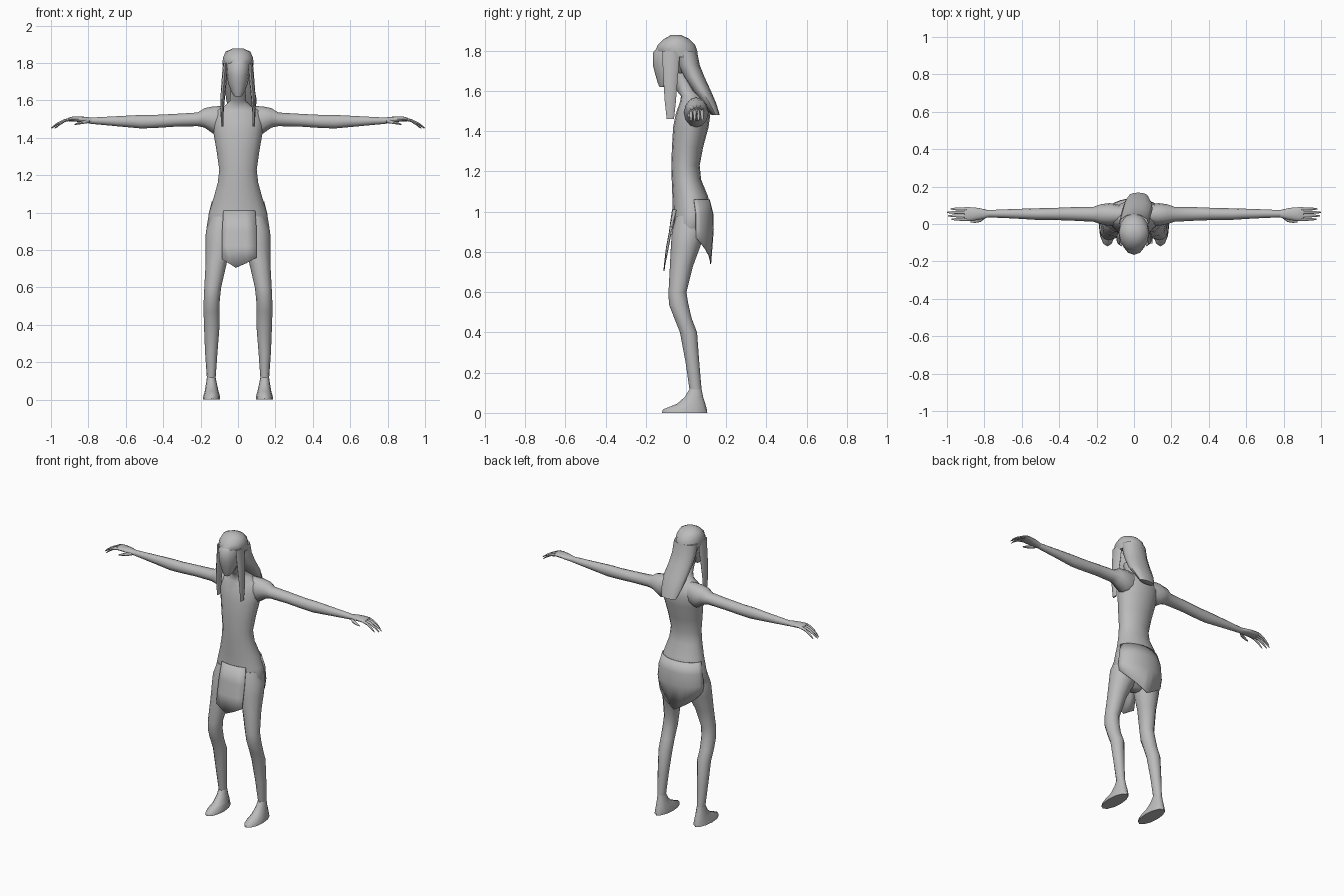
import bpy, bmesh, math

GREY = bpy.data.materials.new("plain grey")
GREY.diffuse_color = (0.5, 0.5, 0.5, 1)


def finish(name, bm, mirror=False, thick=0, angle=60):
    bmesh.ops.recalc_face_normals(bm, faces=bm.faces)
    me = bpy.data.meshes.new(name)
    bm.to_mesh(me)
    bm.free()
    ob = bpy.data.objects.new(name, me)
    bpy.context.collection.objects.link(ob)
    me.materials.append(GREY)
    bpy.context.view_layer.objects.active = ob
    ob.select_set(True)
    bpy.ops.object.shade_smooth_by_angle(angle=math.radians(angle))
    ob.select_set(False)
    if thick:
        ob.modifiers.new("thickness", 'SOLIDIFY').thickness = thick
    if mirror:
        ob.modifiers.new("mirror", 'MIRROR')
    return ob


def loft(name, rows, axis='Z', mirror=False, sides=12):
    """Skin oval rings; row = position, then min/max of both cross axes."""
    bm = bmesh.new()
    rings = []
    for t, a0, a1, b0, b1 in rows:
        ring = []
        for i in range(sides):
            w = 2 * math.pi * i / sides
            a = (a0 + a1) / 2 + (a1 - a0) / 2 * math.cos(w)
            b = (b0 + b1) / 2 + (b1 - b0) / 2 * math.sin(w)
            ring.append(bm.verts.new((a, b, t) if axis == 'Z' else (t, a, b)))
        rings.append(ring)
    for lo, hi in zip(rings, rings[1:]):
        for i in range(sides):
            j = (i + 1) % sides
            bm.faces.new((lo[i], lo[j], hi[j], hi[i]))
    bm.faces.new(rings[0])
    bm.faces.new(rings[-1])
    return finish(name, bm, mirror)


def sheet(name, columns, thick=0.005):
    """Cloth strip from equally long columns of points."""
    bm = bmesh.new()
    grid = [[bm.verts.new(p) for p in col] for col in columns]
    for c, d in zip(grid, grid[1:]):
        for k in range(len(c) - 1):
            bm.faces.new((c[k], d[k], d[k + 1], c[k + 1]))
    return finish(name, bm, thick=thick)


# Torso from crotch to neck: half width, back and front depth
torso = [(0.81, 0.03, -0.03, 0.04), (0.86, 0.12, -0.06, 0.075),
         (0.92, 0.168, -0.068, 0.11), (1.0, 0.155, -0.066, 0.13),
         (1.08, 0.13, -0.068, 0.108), (1.16, 0.108, -0.071, 0.075),
         (1.23, 0.1, -0.073, 0.068), (1.32, 0.113, -0.07, 0.085),
         (1.42, 0.13, -0.064, 0.112), (1.49, 0.14, -0.05, 0.122),
         (1.545, 0.12, -0.03, 0.105), (1.575, 0.065, -0.025, 0.08),
         (1.6, 0.042, -0.045, 0.045), (1.69, 0.04, -0.085, 0.01)]
loft("torso", [(z, -w, w, f, b) for z, w, f, b in torso], sides=16)

# Legs and feet
loft("leg", [(0.98, 0.03, 0.145, -0.05, 0.09), (0.9, 0.012, 0.172, -0.07, 0.092),
             (0.83, 0.015, 0.174, -0.075, 0.072), (0.73, 0.06, 0.173, -0.08, 0.035),
             (0.6, 0.09, 0.18, -0.087, 0.002), (0.54, 0.097, 0.183, -0.085, 0.012),
             (0.47, 0.1, 0.184, -0.058, 0.028), (0.4, 0.098, 0.182, -0.03, 0.055),
             (0.25, 0.11, 0.176, -0.002, 0.066), (0.11, 0.12, 0.166, 0.018, 0.078)],
     mirror=True)
loft("foot", [(0.12, 0.12, 0.166, 0.018, 0.077), (0.08, 0.112, 0.172, -0.005, 0.085),
              (0.045, 0.104, 0.178, -0.045, 0.096), (0.017, 0.096, 0.186, -0.115, 0.104),
              (0.0, 0.096, 0.188, -0.12, 0.106)], mirror=True)

# Arms with rounded shoulders, running outward
loft("arm", [(0.07, 0.0, 0.1, 1.43, 1.57), (0.13, -0.01, 0.112, 1.42, 1.568),
             (0.18, 0.0, 0.105, 1.455, 1.558), (0.215, 0.012, 0.092, 1.462, 1.535),
             (0.33, 0.018, 0.09, 1.46, 1.528), (0.45, 0.022, 0.085, 1.452, 1.522),
             (0.52, 0.022, 0.084, 1.45, 1.522), (0.65, 0.03, 0.08, 1.462, 1.515),
             (0.79, 0.036, 0.074, 1.475, 1.508)], 'X', True)
loft("palm", [(0.78, 0.036, 0.074, 1.475, 1.508), (0.83, 0.022, 0.086, 1.482, 1.513),
              (0.88, 0.016, 0.09, 1.488, 1.514), (0.905, 0.016, 0.09, 1.488, 1.508)],
     'X', True)

# Four drooping fingers and a thumb
for k in range(4):
    y = 0.025 + 0.0185 * k
    reach = (0.975, 0.995, 1.0, 0.98)[k]
    rows = []
    for t, z, r in ((0, 1.5, 0.009), (0.35, 1.492, 0.008),
                    (0.7, 1.474, 0.007), (1, 1.452, 0.003)):
        rows.append((0.895 + (reach - 0.895) * t, y - r, y + r, z - r, z + r))
    loft("finger_%d" % (k + 1), rows, 'X', True, 6)
loft("thumb", [(0.795, 0.03, 0.055, 1.478, 1.5), (0.82, 0.011, 0.036, 1.474, 1.494),
               (0.85, 0.006, 0.024, 1.47, 1.486), (0.875, 0.008, 0.016, 1.468, 1.474)],
     'X', True, 6)

# Head with a narrow chin
head = [(1.62, 0.018, -0.132, -0.1), (1.645, 0.036, -0.142, -0.06),
        (1.69, 0.052, -0.155, -0.02), (1.73, 0.06, -0.165, 0.0),
        (1.79, 0.066, -0.165, 0.01), (1.83, 0.06, -0.13, 0.01)]
loft("head", [(z, -w, w, f, b) for z, w, f, b in head])

# Hair: crown cap, falling back mass and two front locks
cap = [(1.77, 0.08, -0.118, 0.058), (1.8, 0.083, -0.152, 0.056),
       (1.83, 0.08, -0.14, 0.045), (1.86, 0.066, -0.108, 0.015),
       (1.878, 0.028, -0.075, -0.025)]
loft("hair_crown", [(z, -w, w, f, b) for z, w, f, b in cap])
loft("hair_back", [(1.48, -0.03, 0.075, 0.128, 0.168), (1.54, -0.05, 0.092, 0.085, 0.15),
                   (1.6, -0.062, 0.1, 0.035, 0.124), (1.67, -0.072, 0.088, -0.012, 0.092),
                   (1.73, -0.078, 0.082, -0.042, 0.068), (1.8, -0.08, 0.08, -0.06, 0.054)])
loft("front_lock", [(1.46, 0.078, 0.09, -0.096, -0.06), (1.55, 0.076, 0.094, -0.106, -0.05),
                    (1.65, 0.066, 0.092, -0.112, -0.042), (1.73, 0.058, 0.086, -0.116, -0.035),
                    (1.8, 0.055, 0.08, -0.12, -0.03)], mirror=True, sides=8)

# Front loincloth with a pointed hem
front = []
for x, hem in ((-0.085, 0.75), (-0.05, 0.73), (-0.012, 0.705), (0.045, 0.73), (0.1, 0.76)):
    curve = 0.9 * x * x
    front.append([(x * 0.92, -0.07 + 2 * curve, 1.01), (x, -0.085 + curve, 0.9),
                  (x, -0.1 + curve, 0.82), (x, -0.112 + curve, hem)])
sheet("front_loincloth", front)

# Back loincloth wrapped round the hips, hem falling to a point
back = []
for k in range(-6, 7):
    w = math.radians(80 * k / 6)
    hem = 0.74 + 0.13 * abs(k) / 6
    s, c = math.sin(w), math.cos(w)
    back.append([(0.142 * s, 0.024 + 0.094 * c, 1.06), (0.16 * s, 0.032 + 0.104 * c, 0.99),
                 (0.168 * s, 0.032 + 0.106 * c, 0.91), (0.16 * s, 0.035 + 0.09 * c, hem)])
sheet("back_loincloth", back)
